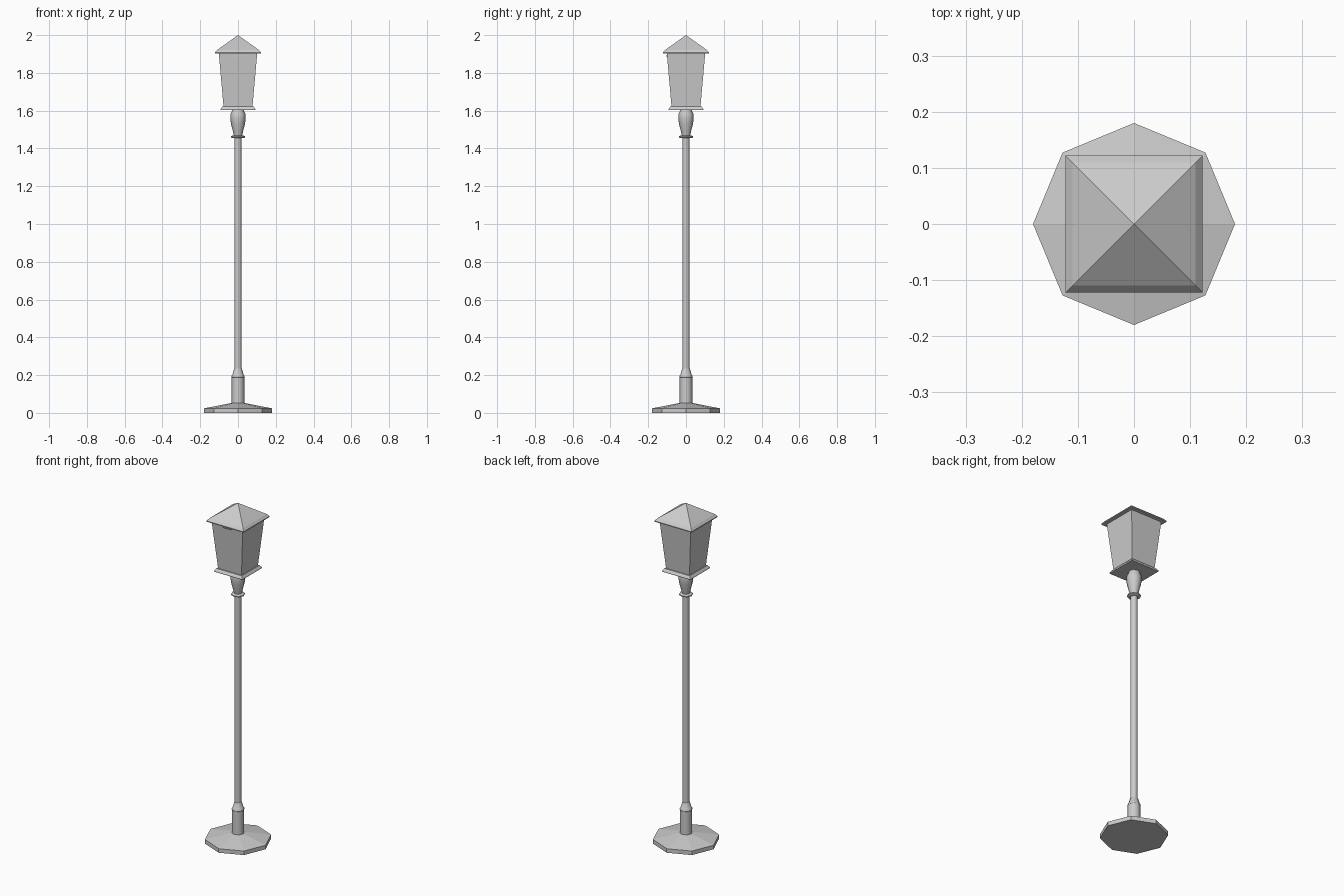
import bpy, bmesh, math

if "Cube" in bpy.data.objects:
    bpy.data.objects.remove(bpy.data.objects["Cube"])


def lathe(name, profile, sides, start=0.0, smooth=False):
    """Solid of stacked rings; profile is a list of (radius, z)."""
    bm = bmesh.new()
    rings = []
    for r, z in profile:
        if r == 0:
            rings.append([bm.verts.new((0, 0, z))])
            continue
        angles = [start + 2 * math.pi * i / sides for i in range(sides)]
        rings.append([bm.verts.new((r * math.cos(a), r * math.sin(a), z)) for a in angles])
    for low, high in zip(rings, rings[1:]):
        for i in range(sides):
            j = (i + 1) % sides
            if len(high) == 1:
                bm.faces.new((low[i], low[j], high[0]))
            else:
                bm.faces.new((low[i], low[j], high[j], high[i]))
    bm.faces.new(rings[0][::-1])
    if len(rings[-1]) > 1:
        bm.faces.new(rings[-1])
    mesh = bpy.data.meshes.new(name)
    bm.to_mesh(mesh)
    bm.free()
    obj = bpy.data.objects.new(name, mesh)
    bpy.context.collection.objects.link(obj)
    if smooth:
        bpy.ops.object.select_all(action='DESELECT')
        obj.select_set(True)
        bpy.context.view_layer.objects.active = obj
        bpy.ops.object.shade_smooth_by_angle(angle=math.radians(50))
    return obj


def square(name, profile):
    """Four-sided stack; profile is a list of (half width, z)."""
    return lathe(name, [(h * math.sqrt(2), z) for h, z in profile], 4, math.pi / 4)


# Octagonal foot and post
lathe("base", [(0.18, 0), (0.18, 0.024), (0.036, 0.052)], 8)
lathe("lower_post", [(0.034, 0.045), (0.034, 0.188)], 8, smooth=True)
lathe("post_shoulder", [(0.030, 0.186), (0.035, 0.190), (0.035, 0.195),
                        (0.030, 0.202), (0.020, 0.235)], 8, smooth=True)
lathe("pole", [(0.019, 0.22), (0.019, 1.48)], 8, smooth=True)

# Collar and vase-shaped neck under the lantern
lathe("collar", [(0.028, 1.454), (0.037, 1.458), (0.037, 1.464), (0.028, 1.469)], 8)
lathe("neck", [(0.021, 1.465), (0.028, 1.495), (0.037, 1.53), (0.041, 1.56),
               (0.040, 1.582), (0.033, 1.596), (0.031, 1.606)], 8, smooth=True)

# Square lantern
square("lantern_floor", [(0.092, 1.604), (0.092, 1.609), (0.083, 1.622)])
square("lantern_body", [(0.076, 1.615), (0.102, 1.907)])
square("lantern_roof", [(0.122, 1.903), (0.122, 1.908), (0.110, 1.922), (0, 2.0)])

# Small catch at the top of the front pane
bpy.ops.mesh.primitive_cube_add(size=1, location=(0, -0.101, 1.889))
catch = bpy.context.object
catch.name = "front_catch"
catch.scale = (0.052, 0.010, 0.006)
